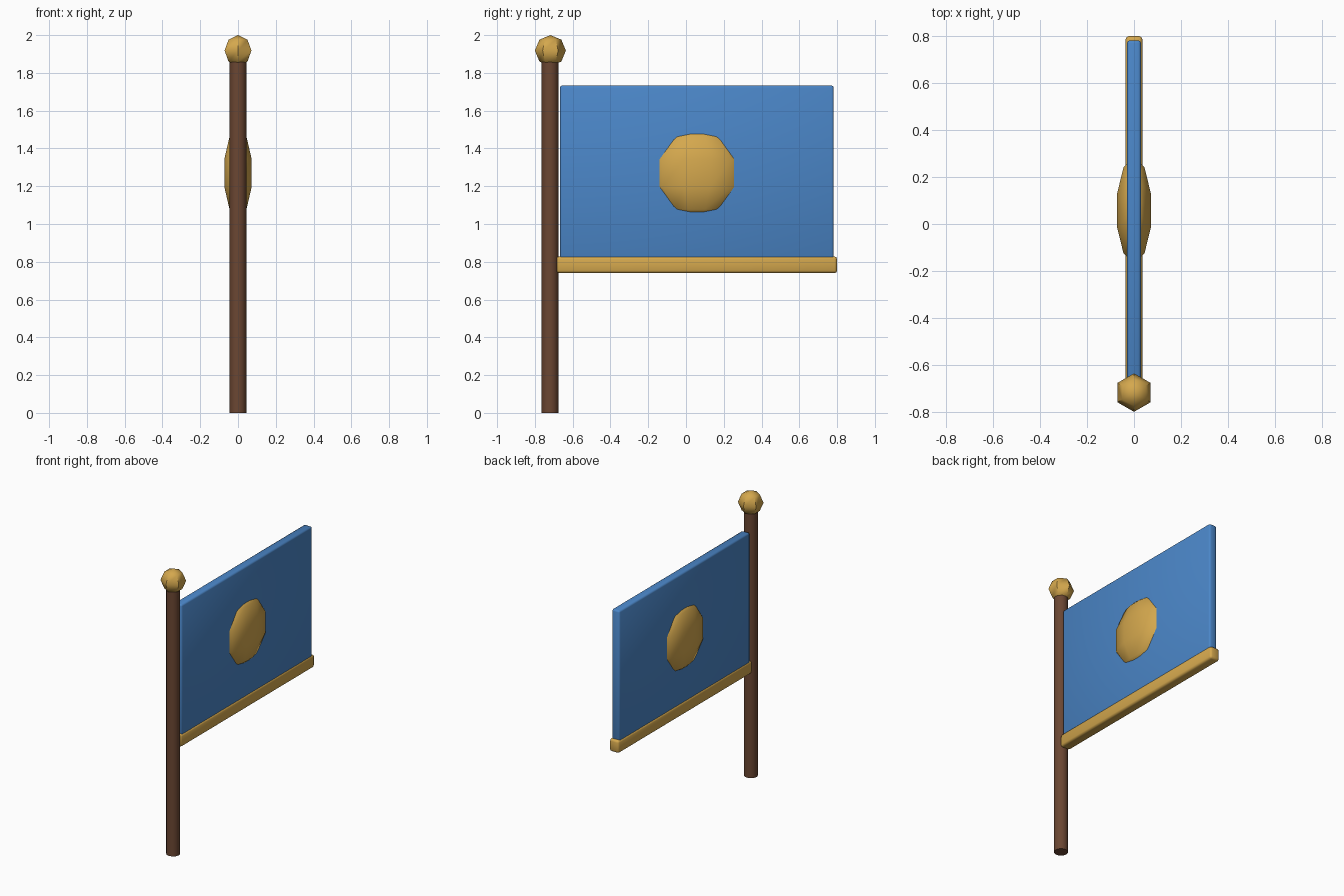
import bpy, bmesh, math

if "Cube" in bpy.data.objects:
    bpy.data.objects.remove(bpy.data.objects["Cube"])


def material(name, rgb):
    m = bpy.data.materials.new(name)
    m.diffuse_color = (*rgb, 1.0)
    m.use_nodes = True
    m.node_tree.nodes["Principled BSDF"].inputs["Base Color"].default_value = m.diffuse_color
    return m


BLUE = material("blue cloth", (0.07, 0.24, 0.58))
GOLD = material("gold", (0.66, 0.39, 0.075))
BROWN = material("brown wood", (0.147, 0.062, 0.032))


def finish(bm, name, mat, loc, angle=45):
    bmesh.ops.recalc_face_normals(bm, faces=bm.faces)
    me = bpy.data.meshes.new(name)
    bm.to_mesh(me)
    bm.free()
    me.materials.append(mat)
    ob = bpy.data.objects.new(name, me)
    ob.location = loc
    bpy.context.collection.objects.link(ob)
    bpy.ops.object.select_all(action='DESELECT')
    ob.select_set(True)
    bpy.context.view_layer.objects.active = ob
    bpy.ops.object.shade_smooth_by_angle(angle=math.radians(angle))
    return ob


def lathe(name, mat, loc, profile, sides, scale=(1, 1, 1)):
    """Turn (radius, height) points about z, first corner towards -y."""
    bm = bmesh.new()
    rings = []
    for r, z in profile:
        n = sides if r > 1e-5 else 1
        rings.append([bm.verts.new((r * math.sin(i * math.tau / n) * scale[0],
                                    -r * math.cos(i * math.tau / n) * scale[1],
                                    z * scale[2])) for i in range(n)])
    for a, b in zip(rings, rings[1:]):
        for i in range(sides):
            quad = [a[i % len(a)], a[(i + 1) % len(a)],
                    b[(i + 1) % len(b)], b[i % len(b)]]
            bm.faces.new(list(dict.fromkeys(quad)))
    for ring in (rings[0], rings[-1]):
        if len(ring) > 1:
            bm.faces.new(ring)
    return finish(bm, name, mat, loc)


def ball_profile(rings):
    return [(math.sin(math.pi * i / rings), -math.cos(math.pi * i / rings))
            for i in range(rings + 1)]


def rounded_box(name, mat, lo, hi, bevel):
    bm = bmesh.new()
    bmesh.ops.create_cube(bm, size=1)
    bmesh.ops.scale(bm, verts=bm.verts, vec=[h - l for l, h in zip(lo, hi)])
    bmesh.ops.bevel(bm, geom=bm.edges[:], offset=bevel, segments=2,
                    profile=0.5, affect='EDGES')
    return finish(bm, name, mat, [(l + h) / 2 for l, h in zip(lo, hi)], 50)


# Wooden pole and its faceted knob
lathe("pole", BROWN, (0, -0.72, 0), [(0.045, 0), (0.045, 1.88)], 12)
lathe("finial", GOLD, (0, -0.718, 1.918), ball_profile(4), 6, (0.082,) * 3)

# Cloth panel with a gold bar along the bottom
rounded_box("flag", BLUE, (-0.03, -0.668, 0.79), (0.03, 0.782, 1.733), 0.012)
rounded_box("bottom_trim", GOLD, (-0.036, -0.685, 0.74), (0.036, 0.80, 0.828), 0.014)

# Flattened ball that shows as a round emblem on both sides
lathe("emblem", GOLD, (0, 0.058, 1.27), ball_profile(5), 10, (0.08, 0.238, 0.238))
